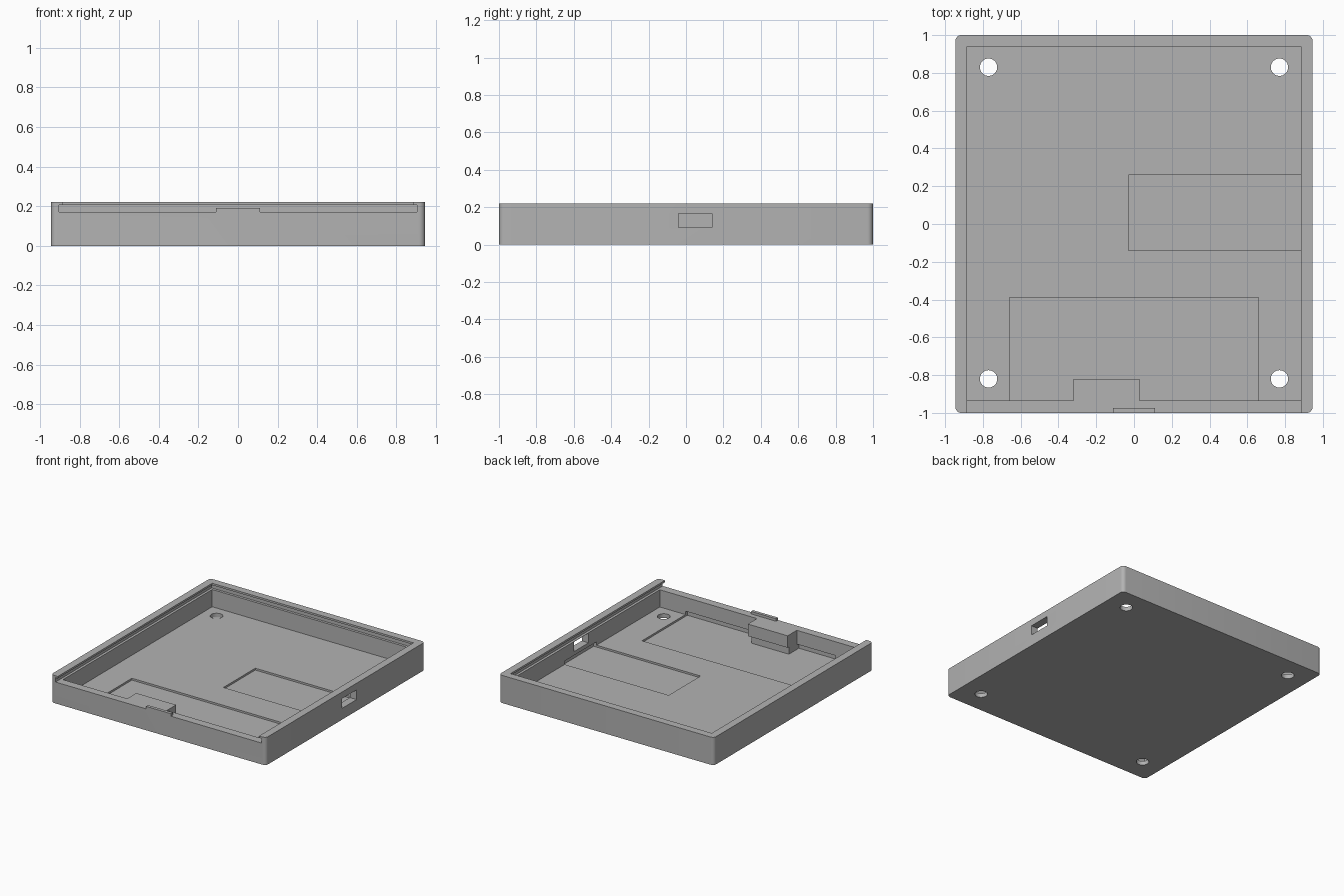
import bpy
import bmesh
import math

if "Cube" in bpy.data.objects:
    bpy.data.objects.remove(bpy.data.objects["Cube"], do_unlink=True)

grey = bpy.data.materials.new("plain grey")
grey.use_nodes = True
grey.diffuse_color = (0.45, 0.45, 0.45, 1)
grey.node_tree.nodes["Principled BSDF"].inputs["Base Color"].default_value = grey.diffuse_color


def link(name, bm):
    mesh = bpy.data.meshes.new(name)
    bm.to_mesh(mesh)
    bm.free()
    mesh.materials.append(grey)
    obj = bpy.data.objects.new(name, mesh)
    bpy.context.collection.objects.link(obj)
    return obj


def box(name, x, y, z, corner=0):
    """Box from (min, max) ranges, optionally with rounded upright edges."""
    bm = bmesh.new()
    bmesh.ops.create_cube(bm, size=1)
    for v in bm.verts:
        v.co = [r[0] if c < 0 else r[1] for c, r in zip(v.co, (x, y, z))]
    if corner:
        upright = [e for e in bm.edges
                   if abs(e.verts[0].co.z - e.verts[1].co.z) > 0.01]
        bmesh.ops.bevel(bm, geom=upright, offset=corner, segments=6,
                        affect='EDGES', profile=0.5)
    return link(name, bm)


def cylinder(name, x, y, radius):
    bm = bmesh.new()
    bmesh.ops.create_cone(bm, cap_ends=True, segments=32, radius1=radius,
                          radius2=radius, depth=0.2)
    bmesh.ops.translate(bm, vec=(x, y, 0), verts=bm.verts)
    return link(name, bm)


def combine(target, tool, operation='DIFFERENCE'):
    """Apply a boolean and discard the tool."""
    mod = target.modifiers.new("boolean", 'BOOLEAN')
    mod.operation = operation
    mod.solver = 'EXACT'
    mod.object = tool
    bpy.context.view_layer.objects.active = target
    bpy.ops.object.modifier_apply(modifier=mod.name)
    bpy.data.objects.remove(tool, do_unlink=True)


W, FLOOR, POCKET, SHELF = 0.945, 0.033, 0.018, 0.17

# Outer shell with rounded corners
tray = box("tray", (-W, W), (-1, 1), (0, 0.22), corner=0.03)

# Main cavity
combine(tray, box("cavity", (-0.885, 0.885), (-0.935, 0.94), (FLOOR, 0.3)))
# Slide-in lid groove, open at the front, and the narrower opening above it
combine(tray, box("lid_groove", (-0.905, 0.905), (-1.1, 0.96), (SHELF, 0.205)))
combine(tray, box("lid_opening", (-0.885, 0.885), (-1.1, 0.94), (0.19, 0.3)))

# Floor pockets, which run a little way under the walls
combine(tray, box("side_pocket", (-0.03, 0.91), (-0.14, 0.26), (POCKET, 0.06)))
combine(tray, box("front_pocket", (-0.66, 0.66), (-0.96, -0.39), (POCKET, 0.06)))

# Port through the left wall
combine(tray, box("port", (0.8, 1.1), (-0.04, 0.14), (0.09, 0.167)))

# Screw holes
for x in (-0.77, 0.77):
    for y in (-0.82, 0.83):
        combine(tray, cylinder("screw_hole", x, y, 0.046))

# Block inside the front wall, with a slightly set-back foot
combine(tray, box("front_block", (-0.32, 0.03), (-0.97, -0.82), (0.075, SHELF)), 'UNION')
combine(tray, box("block_foot", (-0.32, 0.01), (-0.97, -0.835), (0.01, 0.09)), 'UNION')

# Latch ridge on the front edge
combine(tray, box("latch_ridge", (-0.11, 0.11), (-1, -0.975), (0.15, 0.19)), 'UNION')

# Smooth only the rounded corners and holes
bpy.ops.object.select_all(action='DESELECT')
tray.select_set(True)
bpy.context.view_layer.objects.active = tray
bpy.ops.object.shade_smooth_by_angle(angle=math.radians(30))
